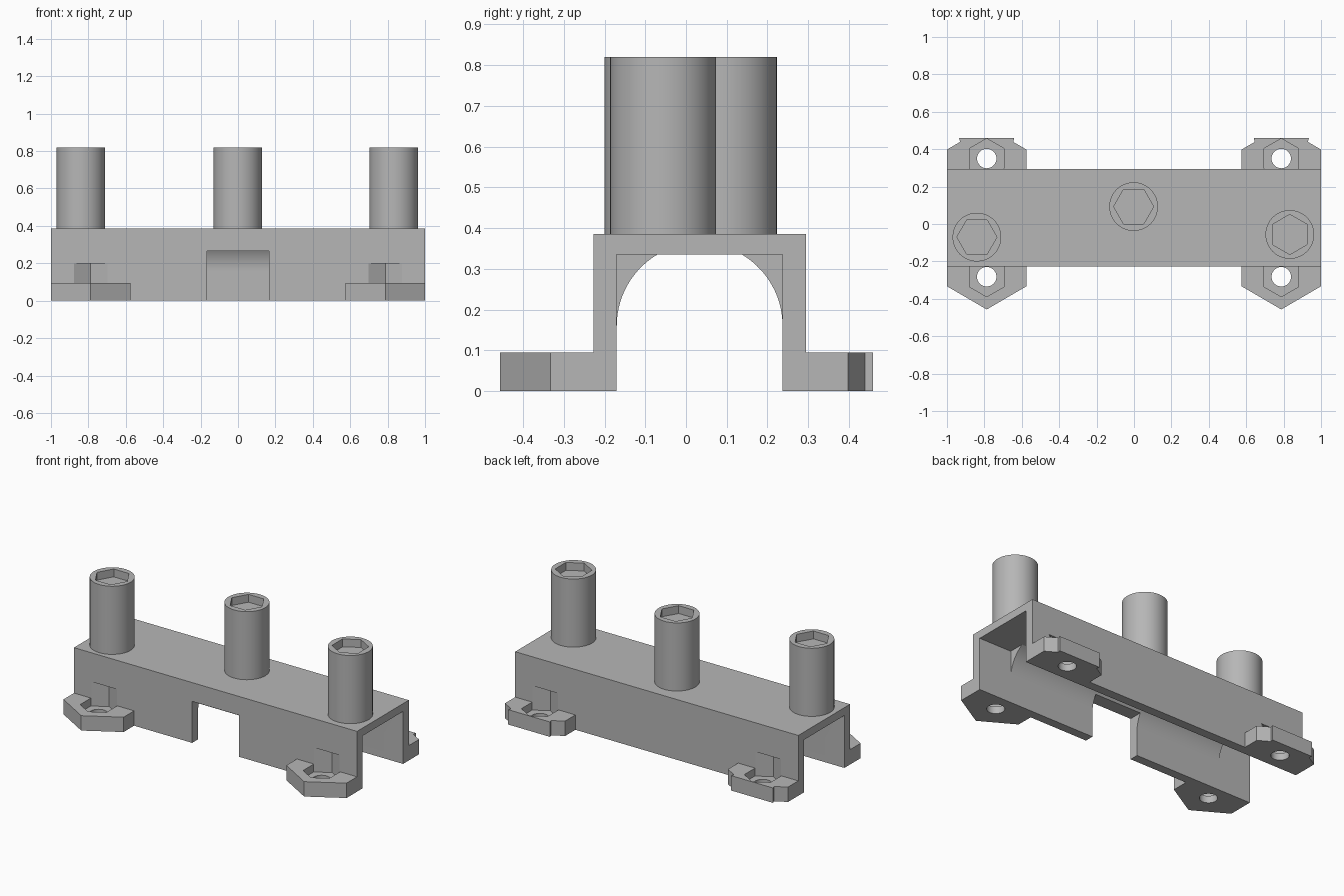
import bpy, bmesh
from math import sin, cos, pi, radians, asin
from mathutils import Vector

cube = bpy.data.objects.get("Cube")
if cube:
    bpy.data.objects.remove(cube, do_unlink=True)

grey = bpy.data.materials.new("plain grey")
grey.use_nodes = True
colour = (0.47, 0.47, 0.47, 1)
grey.diffuse_color = colour
grey.node_tree.nodes["Principled BSDF"].inputs["Base Color"].default_value = colour


def prism(name, outline, lo, hi, along="z"):
    """Extrude a 2D outline along z, or a (y, z) outline along x."""
    def place(p, d):
        return Vector((p[0], p[1], d)) if along == "z" else Vector((d, p[0], p[1]))
    bm = bmesh.new()
    face = bm.faces.new([bm.verts.new(place(p, lo)) for p in outline])
    ext = bmesh.ops.extrude_face_region(bm, geom=[face])
    moved = [v for v in ext["geom"] if isinstance(v, bmesh.types.BMVert)]
    bmesh.ops.translate(bm, verts=moved, vec=place((0, 0), hi - lo))
    bmesh.ops.recalc_face_normals(bm, faces=bm.faces)
    mesh = bpy.data.meshes.new(name)
    bm.to_mesh(mesh)
    bm.free()
    mesh.materials.append(grey)
    obj = bpy.data.objects.new(name, mesh)
    bpy.context.collection.objects.link(obj)
    return obj


def ring(cx, cy, r, n, turn=0.0):
    return [(cx + r * cos(turn + 2 * pi * i / n), cy + r * sin(turn + 2 * pi * i / n))
            for i in range(n)]


def rect(x0, x1, y0, y1):
    return [(x0, y0), (x1, y0), (x1, y1), (x0, y1)]


def carve(obj, cutters):
    """Subtract each cutter, bake the result and drop the cutters."""
    for c in cutters:
        c.hide_render = True
        mod = obj.modifiers.new("cut", "BOOLEAN")
        mod.operation, mod.solver, mod.object = "DIFFERENCE", "EXACT", c
    graph = bpy.context.evaluated_depsgraph_get()
    baked = bpy.data.meshes.new_from_object(obj.evaluated_get(graph))
    obj.modifiers.clear()
    obj.data = baked
    for c in cutters:
        bpy.data.objects.remove(c, do_unlink=True)


FRONT, BACK = -0.227, 0.295        # outer wall faces
IN_F, IN_B = -0.17, 0.237          # channel wall faces
TOP, CEIL, TAB_H = 0.385, 0.335, 0.095
TAB_X, NUT_OFF, NUT_R = 0.7875, 0.055, 0.107
NUT_FLOOR, NUT_TOP = 0.045, 0.2


def nut_pocket(x, y):
    return prism("nut_cutter", ring(x, y, NUT_R, 6, pi / 2), NUT_FLOOR, NUT_TOP)


# Channel body: arched underside in the middle, square at both ends
body = prism("channel_body", rect(FRONT, BACK, 0, TOP), -1, 1, "x")
mid, rad, spring = (IN_F + IN_B) / 2, (IN_B - IN_F) / 2, 0.16
a = asin((CEIL - spring) / rad)
arc = [a * i / 14 for i in range(15)]
arch = [(IN_F, -0.1), (IN_B, -0.1)]
arch += [(mid + rad * cos(t), spring + rad * sin(t)) for t in arc]
arch += [(mid - rad * cos(t), spring + rad * sin(t)) for t in reversed(arc)]
cutters = [prism("arch_cutter", arch, -0.9, 0.9, "x"),
           prism("notch_cutter", rect(-0.165, 0.165, FRONT - 0.1, mid), -0.1, 0.265)]
for s in (-1, 1):
    lo, hi = sorted((s * 0.77, s * 1.1))
    cutters.append(prism("end_cutter", rect(IN_F, IN_B, -0.1, CEIL), lo, hi, "x"))
    cutters += [nut_pocket(s * TAB_X, FRONT - NUT_OFF), nut_pocket(s * TAB_X, BACK + NUT_OFF)]
carve(body, cutters)
parts = [body]

# Mounting tabs with a bolt hole and a hexagonal nut seat
w = 0.2125
front_half = [(w, FRONT), (w, -0.333), (0, -0.457)]
back_half = [(w, BACK), (w, 0.398), (0.142, 0.439), (0.147, 0.459)]
for side, s in (("right", -1), ("left", 1)):
    for end, half, cy in (("front", front_half, FRONT - NUT_OFF),
                          ("back", back_half, BACK + NUT_OFF)):
        mirrored = [(-x, y) for x, y in reversed(half) if x > 0]
        outline = [(s * TAB_X + x, y) for x, y in half + mirrored]
        tab = prism(f"{end}_{side}_tab", outline, 0, TAB_H)
        hole = prism("hole_cutter", ring(s * TAB_X, cy, 0.052, 32), -0.1, 0.3)
        carve(tab, [nut_pocket(s * TAB_X, cy), hole])
        parts.append(tab)

# Round posts with hexagonal sockets
for side, x, y, turn in (("right", -0.84, -0.07, 0), ("middle", -0.002, 0.093, 0),
                         ("left", 0.833, -0.056, pi / 2)):
    post = prism(f"{side}_post", ring(x, y, 0.13, 64), TOP, 0.82)
    carve(post, [prism("socket_cutter", ring(x, y, 0.107, 6, turn), 0.77, 0.9)])
    parts.append(post)

# Smooth the round faces, keep the edges crisp
bpy.ops.object.select_all(action="DESELECT")
for p in parts:
    p.select_set(True)
bpy.context.view_layer.objects.active = body
bpy.ops.object.shade_smooth_by_angle(angle=radians(25))
